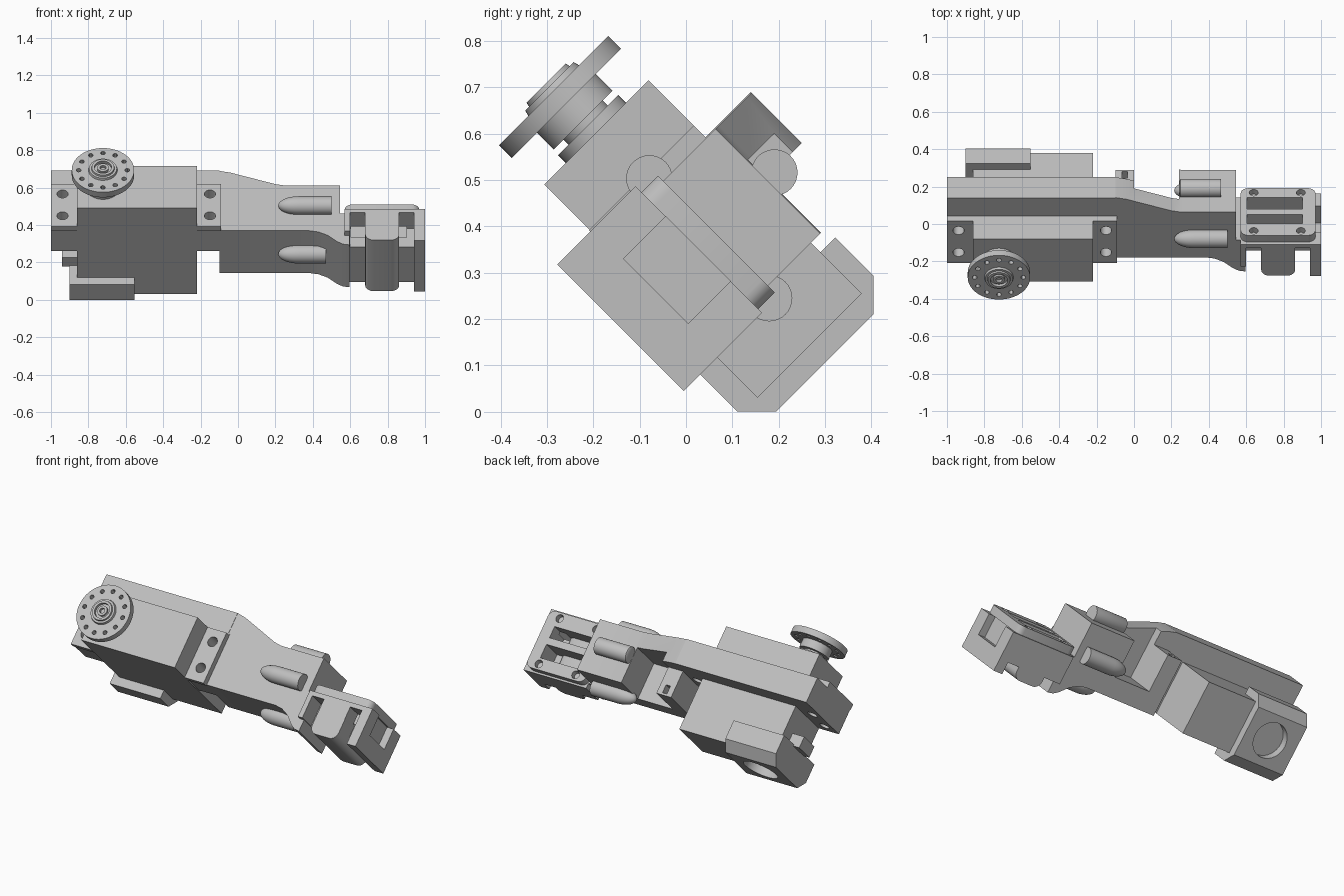
import bpy, bmesh, math
from mathutils import Matrix, Vector

if "Cube" in bpy.data.objects:
    bpy.data.objects.remove(bpy.data.objects["Cube"])

grey = bpy.data.materials.new("plain grey")
grey.use_nodes = True
grey.diffuse_color = (0.52, 0.52, 0.52, 1)
grey.node_tree.nodes["Principled BSDF"].inputs["Base Color"].default_value = (0.52, 0.52, 0.52, 1)

# Parts are laid out upright (y = across, z = servo axis), then tilted 45 degrees about x
TILT = Matrix.Rotation(math.radians(45), 4, 'X')


def finish(bm, name):
    bmesh.ops.recalc_face_normals(bm, faces=bm.faces)
    bm.transform(TILT)
    mesh = bpy.data.meshes.new(name)
    bm.to_mesh(mesh)
    bm.free()
    ob = bpy.data.objects.new(name, mesh)
    bpy.context.collection.objects.link(ob)
    mesh.materials.append(grey)
    return ob


def box(name, x, y, z):
    bm = bmesh.new()
    bmesh.ops.create_cube(bm, size=1)
    for v in bm.verts:
        v.co = [r[0] if c < 0 else r[1] for r, c in zip((x, y, z), v.co)]
    return finish(bm, name)


def prism(name, points, axis, lo, hi):
    """Extrude a 2D outline along axis X (outline y,z) or Z (outline x,y)."""
    bm = bmesh.new()
    place = (lambda p: (lo, *p)) if axis == 'X' else (lambda p: (*p, lo))
    face = bm.faces.new([bm.verts.new(place(p)) for p in points])
    out = bmesh.ops.extrude_face_region(bm, geom=[face])
    step = Vector((hi - lo, 0, 0) if axis == 'X' else (0, 0, hi - lo))
    bmesh.ops.translate(bm, vec=step, verts=[g for g in out["geom"] if isinstance(g, bmesh.types.BMVert)])
    return finish(bm, name)


def lathe(name, profile, centre, axis='Z', steps=48):
    """Revolve (radius, height) points around an axis through centre."""
    bm = bmesh.new()
    vs = [bm.verts.new((r, 0, h)) for r, h in profile]
    es = [bm.edges.new(p) for p in zip(vs, vs[1:])]
    bmesh.ops.spin(bm, geom=vs + es, axis=(0, 0, 1), cent=(0, 0, 0), angle=math.tau, steps=steps)
    bmesh.ops.remove_doubles(bm, verts=bm.verts, dist=1e-5)
    if axis == 'X':
        bm.transform(Matrix.Rotation(math.pi / 2, 4, 'Y'))
    bm.transform(Matrix.Translation(centre))
    return finish(bm, name)


def drill(x, y, r, lo, hi, steps=24):
    return lathe("cutter", [(0, lo), (r, lo), (r, hi), (0, hi)], (x, y, 0), 'Z', steps)


def apply(ob):
    deps = bpy.context.evaluated_depsgraph_get()
    mesh = bpy.data.meshes.new_from_object(ob.evaluated_get(deps))
    ob.modifiers.clear()
    ob.data = mesh


def cut(ob, cutters):
    for c in cutters:
        mod = ob.modifiers.new("cut", 'BOOLEAN')
        mod.operation, mod.solver, mod.object = 'DIFFERENCE', 'EXACT', c
        c.hide_render = True
    apply(ob)
    for c in cutters:
        bpy.data.objects.remove(c)


def smooth(*obs):
    bpy.ops.object.select_all(action='DESELECT')
    for o in obs:
        o.select_set(True)
    bpy.context.view_layer.objects.active = obs[0]
    bpy.ops.object.shade_smooth_by_angle(angle=math.radians(30))


def rounded(x, y, r, n=5):
    pts = []
    for i, (cx, cy) in enumerate([(x[1] - r, y[1] - r), (x[0] + r, y[1] - r),
                                  (x[0] + r, y[0] + r), (x[1] - r, y[0] + r)]):
        for k in range(n + 1):
            t = math.pi / 2 * (i + k / n)
            pts.append((cx + r * math.cos(t), cy + r * math.sin(t)))
    return pts


# Servo body, mounting ears and wire exit
AX, AY = -0.722, 0.288
box("servo_body", (-0.86, -0.22), (0.13, 0.449), (-0.088, 0.563))
box("servo_wire_exit", (-0.94, -0.85), (0.22, 0.36), (0.03, 0.1))
EARS = {"outer": (-1.0, -0.86), "inner": (-0.22, -0.09)}
for side, xs in EARS.items():
    ear = box(side + "_servo_ear", xs, (0.129, 0.449), (0.389, 0.425))
    flange = box(side + "_bracket_flange", xs, (0.135, 0.46), (0.233, 0.389))
    hx = -0.938 if side == "outer" else -0.15
    for part in (ear, flange):
        cut(part, [drill(hx, y, 0.03, 0.15, 0.5) for y in (0.21, 0.375)])
    smooth(ear, flange)
box("bracket_rail", (-1.0, -0.1), (0.449, 0.587), (0.233, 0.389))

# Chamfered rear cap with a round recess
c = 0.06
cap = prism("rear_cap", [(0.078, 0.038), (0.494, 0.038), (0.494, -0.138 + c), (0.494 - c, -0.138),
                         (0.078 + c, -0.138), (0.078, -0.138 + c)], 'X', -0.9, -0.553)
cut(cap, [drill(AX, AY, 0.105, -0.2, -0.09, 48)])
smooth(cap)

# Output shaft and horn
shaft = lathe("output_shaft", [(0, 0.55), (0.092, 0.55), (0.092, 0.587), (0.06, 0.587), (0.06, 0.602),
                               (0.09, 0.602), (0.09, 0.66), (0, 0.66)], (AX, AY, 0))
horn = lathe("horn_disc", [(0, 0.653), (0.167, 0.653), (0.167, 0.692), (0, 0.692)], (AX, AY, 0), steps=64)
cut(horn, [drill(AX + 0.13 * math.cos(t), AY + 0.13 * math.sin(t), 0.013, 0.6, 0.75, 12)
           for t in (math.tau * i / 12 for i in range(12))])
hub = lathe("horn_hub", [(0, 0.69), (0.078, 0.69), (0.074, 0.705), (0.062, 0.705), (0.06, 0.715), (0.046, 0.715),
                         (0.046, 0.698), (0.03, 0.698), (0.03, 0.712), (0.016, 0.712), (0.016, 0.695), (0, 0.695)],
            (AX, AY, 0))
smooth(shaft, horn, hub)

# Arm linking the two ends, with an open pocket behind and a strap slot
arm = prism("arm", [(-0.1, 0.135), (0.38, 0.135), (0.43, 0.126), (0.48, 0.1), (0.53, 0.053), (0.56, 0.034),
                    (0.595, 0.028), (0.595, 0.267), (0.545, 0.267), (0.545, 0.477), (0.25, 0.477),
                    (0.2, 0.487), (-0.04, 0.574), (-0.1, 0.587)], 'Z', 0.067, 0.387)
cut(arm, [box("cutter", (0.0, 0.24), (0.25, 0.7), (0.0, 0.29)),
          box("cutter", (-0.2, 0.01), (0.477, 0.7), (0.0, 0.233)),
          box("cutter", (-0.065, -0.035), (0.38, 0.7), (0.08, 0.13))])
smooth(arm)

# Bullet-shaped bosses on the four sides of the arm
for name, y, z, end, nose in (("top", 0.3, 0.412, 0.5, 0.11), ("bottom", 0.3, 0.046, 0.5, 0.11),
                              ("front", 0.115, 0.23, 0.47, 0.11), ("back", 0.5, 0.23, 0.465, 0.01)):
    x0 = 0.215 if nose > 0.05 else 0.24
    arc = [math.pi / 2 * k / 8 for k in range(9)]
    prof = [(0.05 * math.sin(t), x0 + nose * (1 - math.cos(t))) for t in arc]
    smooth(lathe(name + "_boss", prof + [(0.05, end), (0, end)], (0, y, z), 'X', 32))

# Far holder: core with side recesses, rounded boss and notched end plate
SLOTS = [(0.117, 0.202), (0.244, 0.315)]


def slot_cutters():
    return [box("cutter", (0.605, 0.9), (0.17, 0.5), s) for s in SLOTS]


core = box("holder_core", (0.57, 0.95), (0.1, 0.267), (0.035, 0.421))
recesses = [box("cutter", xs, (0.0, 0.24), (0.3, 0.5)) for xs in ((0.6, 0.68), (0.86, 0.94))]
cut(core, recesses + slot_cutters())
boss = prism("holder_boss", rounded((0.68, 0.862), (0.03, 0.2), 0.045), 'Z', 0.035, 0.421)
smooth(boss)
end = box("holder_end_plate", (0.94, 1.0), (0.028, 0.267), (0.035, 0.421))
cut(end, [box("cutter", (0.955, 1.1), (0.138, 0.4), (0.131, 0.329))])

# Rounded cover with two slots and four screw holes (extruded across, so built as rows of z)
cover = prism("holder_cover", rounded((0.57, 0.97), (0.046, 0.403), 0.04), 'Z', 0, 0.05)
turn = TILT @ Matrix.Translation((0, 0.317, 0)) @ Matrix.Rotation(math.pi / 2, 4, 'X')
cover.data.transform(turn @ TILT.inverted())
holes = []
for x in (0.64, 0.892):
    for z in (0.08, 0.368):
        h = drill(x, z, 0.024, -0.02, 0.035, 20)
        h.data.transform(turn @ TILT.inverted())
        holes.append(h)
cut(cover, holes + slot_cutters())
smooth(cover)
